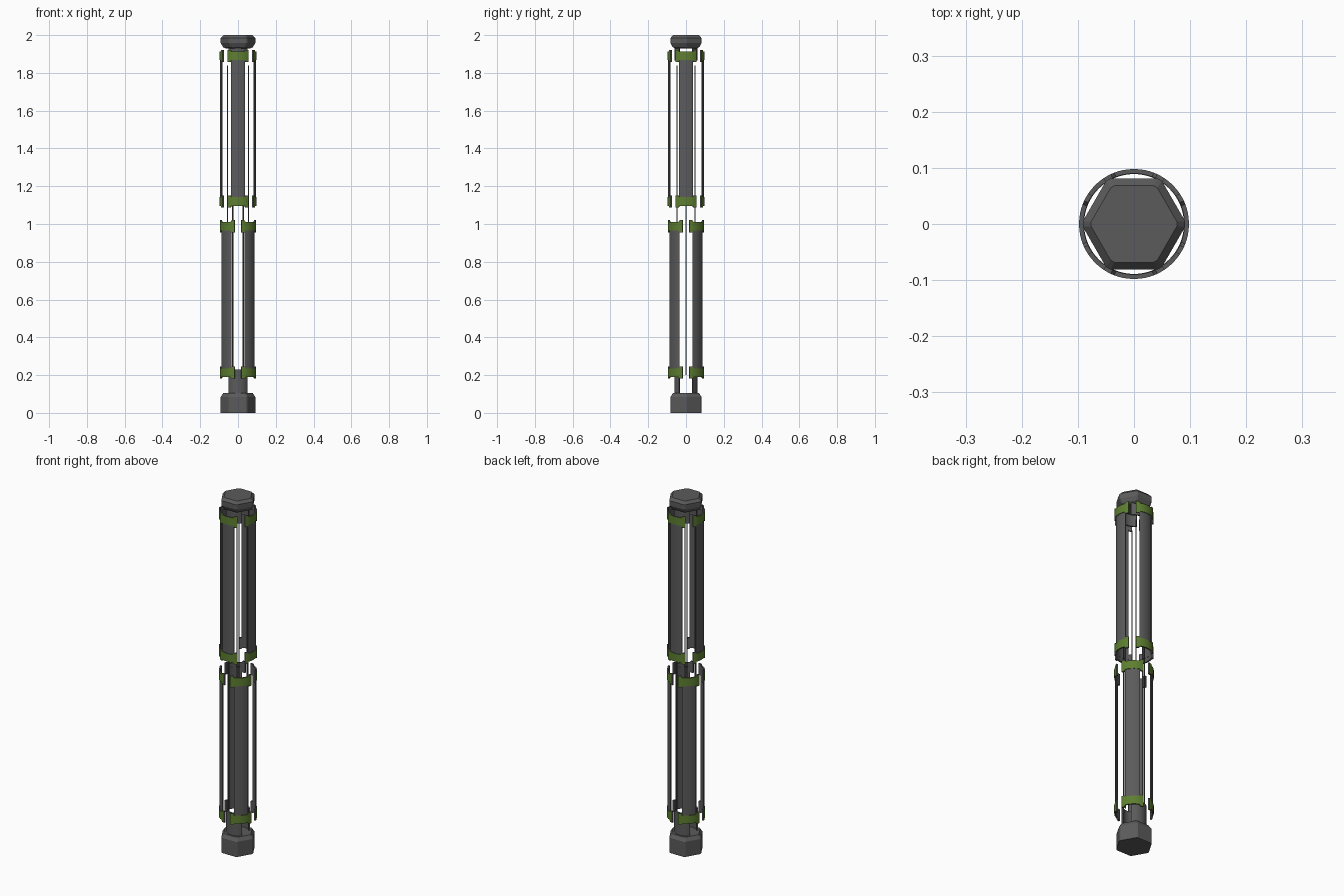
import bpy, bmesh, math
from math import cos, sin, radians

if "Cube" in bpy.data.objects:
    bpy.data.objects.remove(bpy.data.objects["Cube"])


def material(name, rgb):
    m = bpy.data.materials.new(name)
    m.diffuse_color = (*rgb, 1)
    m.use_nodes = True
    m.node_tree.nodes["Principled BSDF"].inputs["Base Color"].default_value = m.diffuse_color
    return m


GREY = material("dark grey", (0.105, 0.105, 0.105))
GREEN = material("olive green", (0.11, 0.21, 0.03))


def finish(name, bm, mats, smooth=False):
    bmesh.ops.recalc_face_normals(bm, faces=bm.faces[:])
    me = bpy.data.meshes.new(name)
    bm.to_mesh(me)
    bm.free()
    for m in mats:
        me.materials.append(m)
    ob = bpy.data.objects.new(name, me)
    bpy.context.collection.objects.link(ob)
    if smooth:
        bpy.ops.object.select_all(action='DESELECT')
        ob.select_set(True)
        bpy.context.view_layer.objects.active = ob
        bpy.ops.object.shade_smooth_by_angle(angle=radians(30))
    return ob


def arc_plate(name, centre, half, r0, r1, spans, green=False):
    """Curved plate; spans(angle offset) gives its bottom and top height."""
    bm = bmesh.new()
    rings = []
    for d in half:
        a = radians(centre + d)
        z0, z1 = spans(d)
        rings.append([bm.verts.new((r * cos(a), r * sin(a), z))
                      for r, z in ((r0, z0), (r1, z0), (r1, z1), (r0, z1))])
    for p, q in zip(rings, rings[1:]):
        for i in range(4):
            j = (i + 1) % 4
            f = bm.faces.new((p[i], p[j], q[j], q[i]))
            f.material_index = int(green and i == 1)   # outer face only
    bm.faces.new(rings[0])
    bm.faces.new(rings[-1][::-1])
    return finish(name, bm, [GREY, GREEN] if green else [GREY], True)


def hex_cap(name, profile):
    """Hexagonal cap with blunted corners, from (apothem, height) rings."""
    bm = bmesh.new()
    rings = []
    for ap, z in profile:
        r = ap / cos(radians(30)) * 0.99
        rings.append([bm.verts.new((r * cos(radians(60 * k + s)),
                                    r * sin(radians(60 * k + s)), z))
                      for k in range(6) for s in (-3, 3)])
    for p, q in zip(rings, rings[1:]):
        for i in range(12):
            j = (i + 1) % 12
            bm.faces.new((p[i], p[j], q[j], q[i]))
    bm.faces.new(rings[0][::-1])
    bm.faces.new(rings[-1])
    return finish(name, bm, [GREY])


# End caps
hex_cap("bottom_cap", [(0.08, 0), (0.08, 0.085), (0.068, 0.105)])
hex_cap("top_cap", [(0.058, 1.93), (0.069, 1.936), (0.08, 1.957),
                    (0.08, 1.985), (0.067, 2.0)])

# Curved tabs joining the caps to the frame
tab_steps = [-53 + 106 * i / 10 for i in range(11)]
for side, ang in (("front", 270), ("back", 90)):
    arc_plate("bottom_tab_" + side, ang, tab_steps, 0.054, 0.062,
              lambda d: (0.09, 0.23))
    arc_plate("top_tab_" + side, ang, tab_steps, 0.054, 0.062,
              lambda d: (1.865, 1.94))

# Outer panels, each held by two green clips with taller ends
panel_steps = [-23 + 46 * i / 8 for i in range(9)]
clip_steps = [-34, -30, -25, -21, -14, -7, 0, 7, 14, 21, 25, 30, 34]
for section, turn, low, high in (("lower", 45, 0.213, 0.988),
                                 ("upper", 0, 1.119, 1.89)):
    for k in range(4):
        ang = turn + 90 * k
        arc_plate(f"{section}_panel_{k}", ang, panel_steps, 0.089, 0.0945,
                  lambda d: (low, high))
        for end, z in (("bottom", low), ("top", high)):
            arc_plate(f"{section}_{end}_clip_{k}", ang, clip_steps, 0.09, 0.098,
                      lambda d: (z - (0.032 if abs(d) > 24 else 0.023),
                                 z + (0.032 if abs(d) > 24 else 0.023)), True)

# Thin inner rods in a hexagon
for k in range(6):
    a = radians(60 * k)
    bm = bmesh.new()
    bmesh.ops.create_cone(bm, cap_ends=True, segments=8, radius1=0.003,
                          radius2=0.003, depth=1.64)
    bmesh.ops.translate(bm, vec=(0.056 * cos(a), 0.056 * sin(a), 1.02),
                        verts=bm.verts[:])
    finish(f"inner_rod_{k}", bm, [GREY], True)
